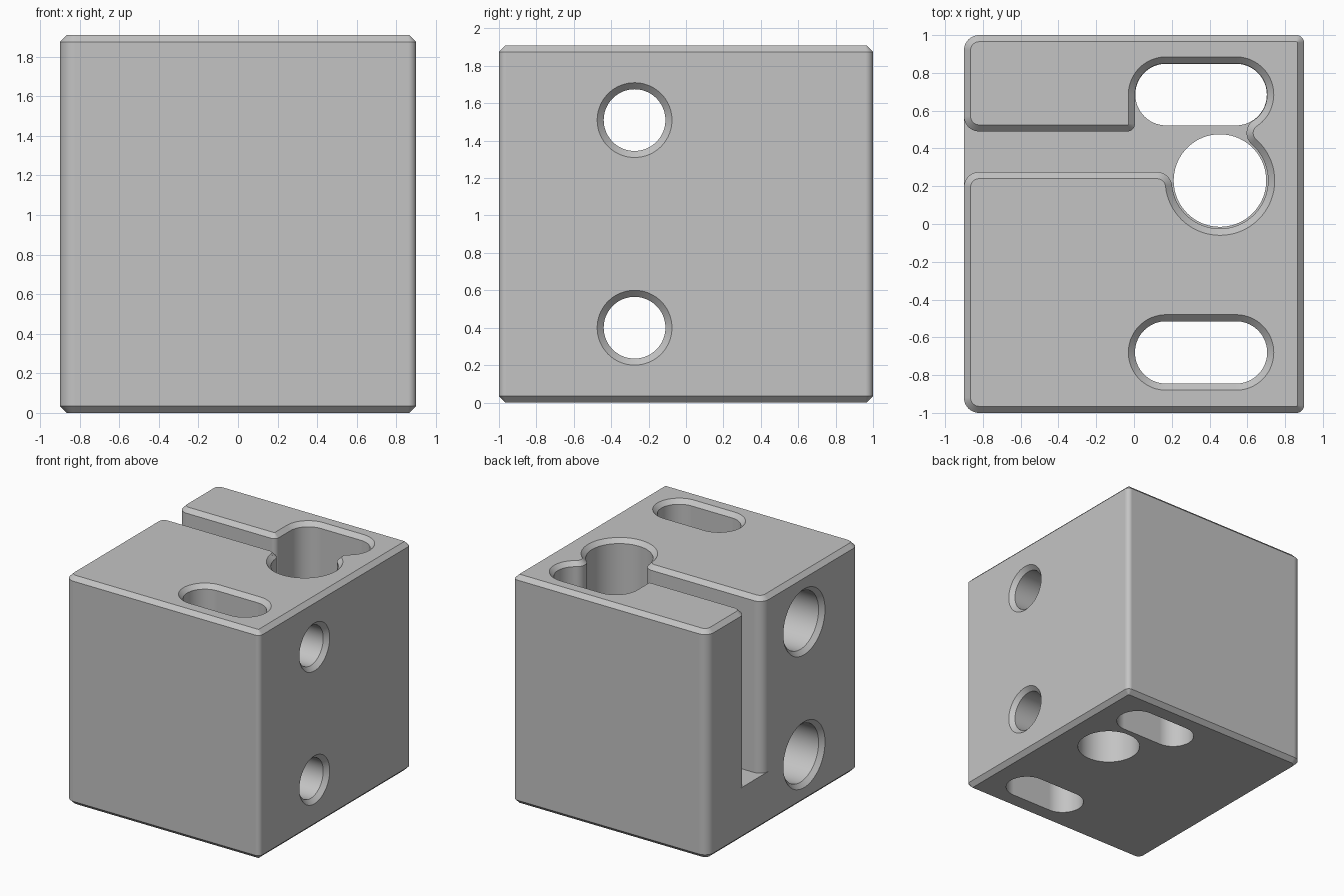
import bpy, bmesh, math
from mathutils import Matrix

old = bpy.data.objects.get("Cube")
if old:
    bpy.data.objects.remove(old, do_unlink=True)

HEIGHT, CHAMFER = 1.91, 0.035
RIM = HEIGHT - CHAMFER
FLOOR = 0.44

grey = bpy.data.materials.new("light grey metal")
grey.use_nodes = True
colour = (0.55, 0.55, 0.55, 1)
grey.diffuse_color = colour
grey.node_tree.nodes["Principled BSDF"].inputs["Base Color"].default_value = colour


def trace(arcs, offset=0):
    """Outline of tangent arcs (x, y, radius, start, end); grows by offset."""
    points = []
    for x, y, r, start, end in arcs:
        r += offset if end > start else -offset
        steps = max(3, round(abs(end - start) / 5))
        for i in range(steps + 1):
            a = math.radians(start + (end - start) * i / steps)
            points.append((x + r * math.cos(a), y + r * math.sin(a)))
    return points


def circle(x, y, r):
    turn = [math.tau * i / 72 for i in range(72)]
    return [(x + r * math.cos(a), y + r * math.sin(a)) for a in turn]


def stack(name, layers, matrix=Matrix()):
    """Closed solid through matching outlines at rising heights."""
    bm = bmesh.new()
    rings = [[bm.verts.new((x, y, z)) for x, y in outline] for z, outline in layers]
    bm.faces.new(rings[0][::-1])
    bm.faces.new(rings[-1])
    n = len(rings[0])
    for low, high in zip(rings, rings[1:]):
        for i in range(n):
            j = (i + 1) % n
            bm.faces.new((low[i], low[j], high[j], high[i]))
    bm.transform(matrix)
    bmesh.ops.recalc_face_normals(bm, faces=bm.faces)
    mesh = bpy.data.meshes.new(name)
    bm.to_mesh(mesh)
    bm.free()
    mesh.materials.append(grey)
    obj = bpy.data.objects.new(name, mesh)
    bpy.context.collection.objects.link(obj)
    return obj


def slot(y, r):
    return [(0.54, y, r, -90, 90), (0.17, y, r, 90, 270)]


# Chamfered block, softer corners on the side with the groove
corners = [(0.86, 0.96, 0.04, 0, 90), (-0.82, 0.92, 0.08, 90, 180),
           (-0.82, -0.92, 0.08, 180, 270), (0.86, -0.96, 0.04, 270, 360)]
outer, inner = trace(corners), trace(corners, -CHAMFER)
block = stack("block", [(0, inner), (CHAMFER, outer), (RIM, outer), (HEIGHT, inner)])

# Open pocket: groove with flared mouth, round well and slot end
pocket = [(-0.82, 0.195, 0.08, 180, 90), (0.122, 0.195, 0.08, 90, 6),
          (0.455, 0.23, 0.255, 186, 408.7), (0.676, 0.482, 0.08, 228.7, 123.8),
          (0.54, 0.685, 0.165, -56.2, 90), (0.17, 0.685, 0.165, 90, 180),
          (-0.035, 0.53, 0.04, 0, -90), (-0.82, 0.57, 0.08, 270, 180)]


def pocket_outline(offset=0):
    return [(-1.1, 0.195)] + trace(pocket, offset) + [(-1.1, 0.57)]


def chamfered(outline, bottom):
    wide = outline(CHAMFER)
    return [(bottom, outline(0)), (RIM, outline(0)), (HEIGHT, wide), (HEIGHT + 0.1, wide)]


cutters = [
    stack("pocket_cutter", chamfered(pocket_outline, FLOOR)),
    stack("front_slot_cutter", chamfered(lambda o: trace(slot(-0.68, 0.165), o), -0.1)),
    stack("back_slot_cutter", [(z, trace(slot(0.685, 0.163))) for z in (-0.1, FLOOR + 0.1)]),
    stack("well_cutter", [(z, circle(0.455, 0.23, 0.245)) for z in (-0.1, FLOOR + 0.1)]),
]

# Two stepped cross holes, wide at the groove side
steps = [(-1.1, 0.275), (-0.9, 0.275), (-0.865, 0.24), (0, 0.24),
         (0, 0.165), (0.865, 0.165), (0.9, 0.2), (1.1, 0.2)]
for z in (0.40, 1.51):
    place = Matrix.Translation((0, -0.275, z)) @ Matrix.Rotation(math.pi / 2, 4, "Y")
    cutters.append(stack("cross_hole_cutter", [(x, circle(0, 0, r)) for x, r in steps], place))

bpy.ops.object.select_all(action="DESELECT")
block.select_set(True)
bpy.context.view_layer.objects.active = block
for cutter in cutters:
    cutter.hide_render = True
    cut = block.modifiers.new("cut", "BOOLEAN")
    cut.operation, cut.solver, cut.object = "DIFFERENCE", "EXACT", cutter
    bpy.ops.object.modifier_apply(modifier=cut.name)
    bpy.data.objects.remove(cutter, do_unlink=True)

# Smooth round walls, crisp chamfers, even flat faces
bpy.ops.object.shade_smooth_by_angle(angle=math.radians(25))
weighted = block.modifiers.new("even_normals", "WEIGHTED_NORMAL")
weighted.keep_sharp = True
